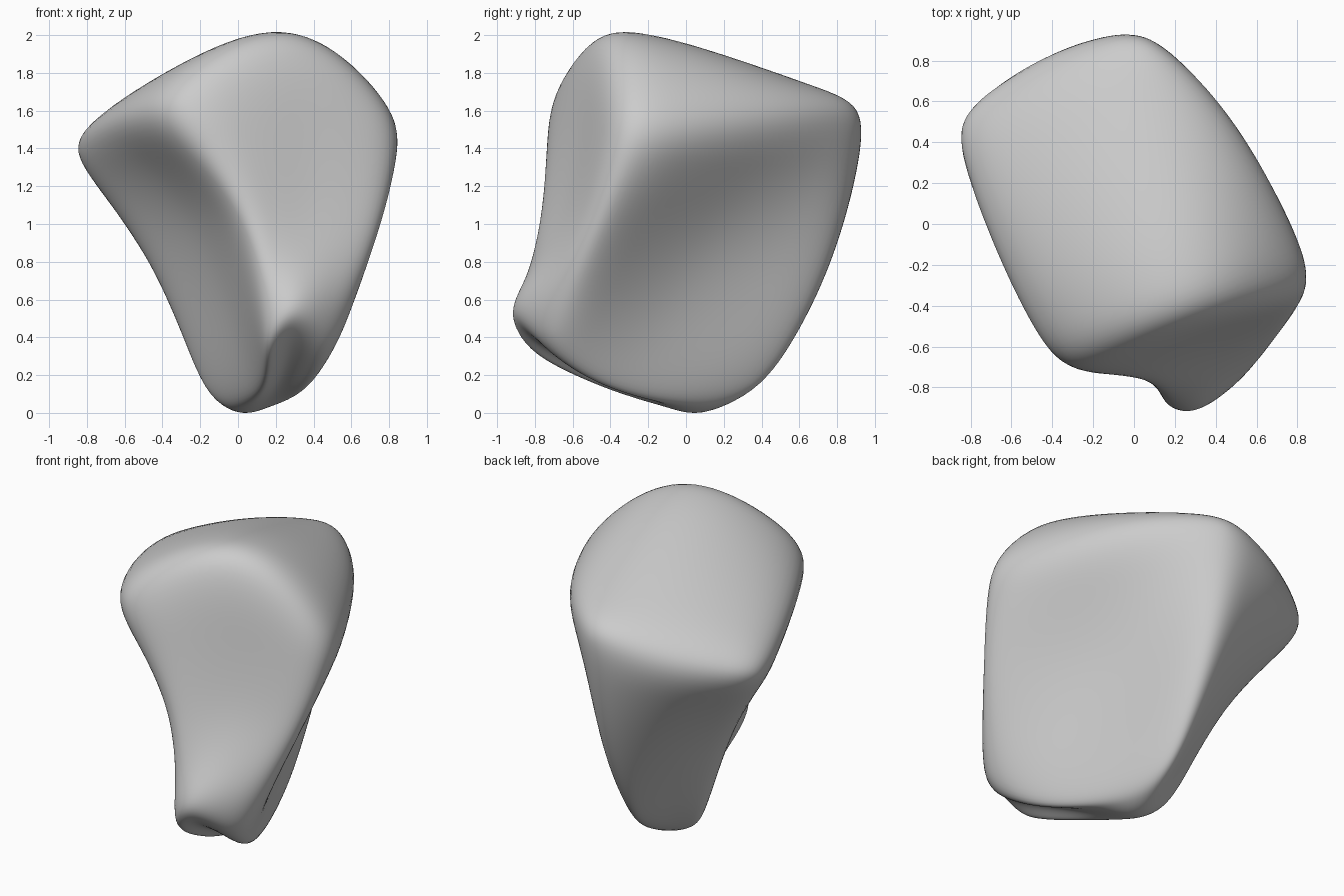
import bpy, bmesh
from mathutils import Vector

cube = bpy.data.objects.get("Cube")
if cube:
    bpy.data.objects.remove(cube, do_unlink=True)

# Points the boulder surface passes through, by rows of a warped box:
# front-right edge to back-left edge, each row from its left end to its right end
LAYERS = {
    1: [[(-.32, -.68, 1.62), (.3, -.46, 1.92), (.82, -.23, 1.54)],
        [(-.66, -.14, 1.55), (.02, .08, 1.9), (.5, .47, 1.57)],
        [(-.84, .47, 1.36), (-.43, .79, 1.5), (.05, .91, 1.53)]],
    0: [[(.02, -.75, 1.02), (.38, -.65, 1.05), (.76, -.44, 1)],
        [(-.25, -.26, .98), None, (.39, .12, .88)],
        [(-.47, .2, .78), (-.28, .57, .78), (.08, .74, .77)]],
    -1: [[(.14, -.83, .38), (.31, -.9, .48), (.53, -.7, .4)],
         [(.07, -.36, .15), (.21, -.33, .12), (.36, -.3, .14)],
         [(-.17, .07, .13), (-.02, .16, .02), (.1, .35, .13)]],
}

# Box cage with one cut per side, softly creased along the box edges
bm = bmesh.new()
bmesh.ops.create_cube(bm, size=2)
bmesh.ops.subdivide_edges(bm, edges=bm.edges[:], cuts=1, use_grid_fill=True)
crease = bm.edges.layers.float.new("crease_edge")
for e in bm.edges:
    if all(sum(abs(c) > .5 for c in v.co) >= 2 for v in e.verts):
        e[crease] = .25
targets = []
for v in bm.verts:
    u, w, k = (round(c) for c in v.co)
    targets.append(Vector(LAYERS[k][w + 1][u + 1]))
for v, t in zip(bm.verts, targets):
    v.co = t
for f in bm.faces:
    f.smooth = True
mesh = bpy.data.meshes.new("boulder")
bm.to_mesh(mesh)
bm.free()
boulder = bpy.data.objects.new("boulder", mesh)
bpy.context.collection.objects.link(boulder)

subsurf = boulder.modifiers.new("smooth", "SUBSURF")
subsurf.levels = subsurf.render_levels = 4


def smooth_points():
    mesh.update()
    mesh.update_tag()
    bpy.context.view_layer.update()
    dg = bpy.context.evaluated_depsgraph_get()
    return [v.co.copy() for v in boulder.evaluated_get(dg).data.vertices]


# Push the cage out until the smooth surface meets the points
for step in range(10):
    points = smooth_points()
    for v, t, p in zip(mesh.vertices, targets, points):
        v.co += t - p

# Stand it on the ground
ground = min(p.z for p in smooth_points())
for v in mesh.vertices:
    v.co.z -= ground
mesh.update()

# Plain grey stone
stone = bpy.data.materials.new("grey_stone")
stone.use_nodes = True
grey = (.6, .6, .6, 1)
stone.diffuse_color = grey
stone.node_tree.nodes["Principled BSDF"].inputs["Base Color"].default_value = grey
mesh.materials.append(stone)
